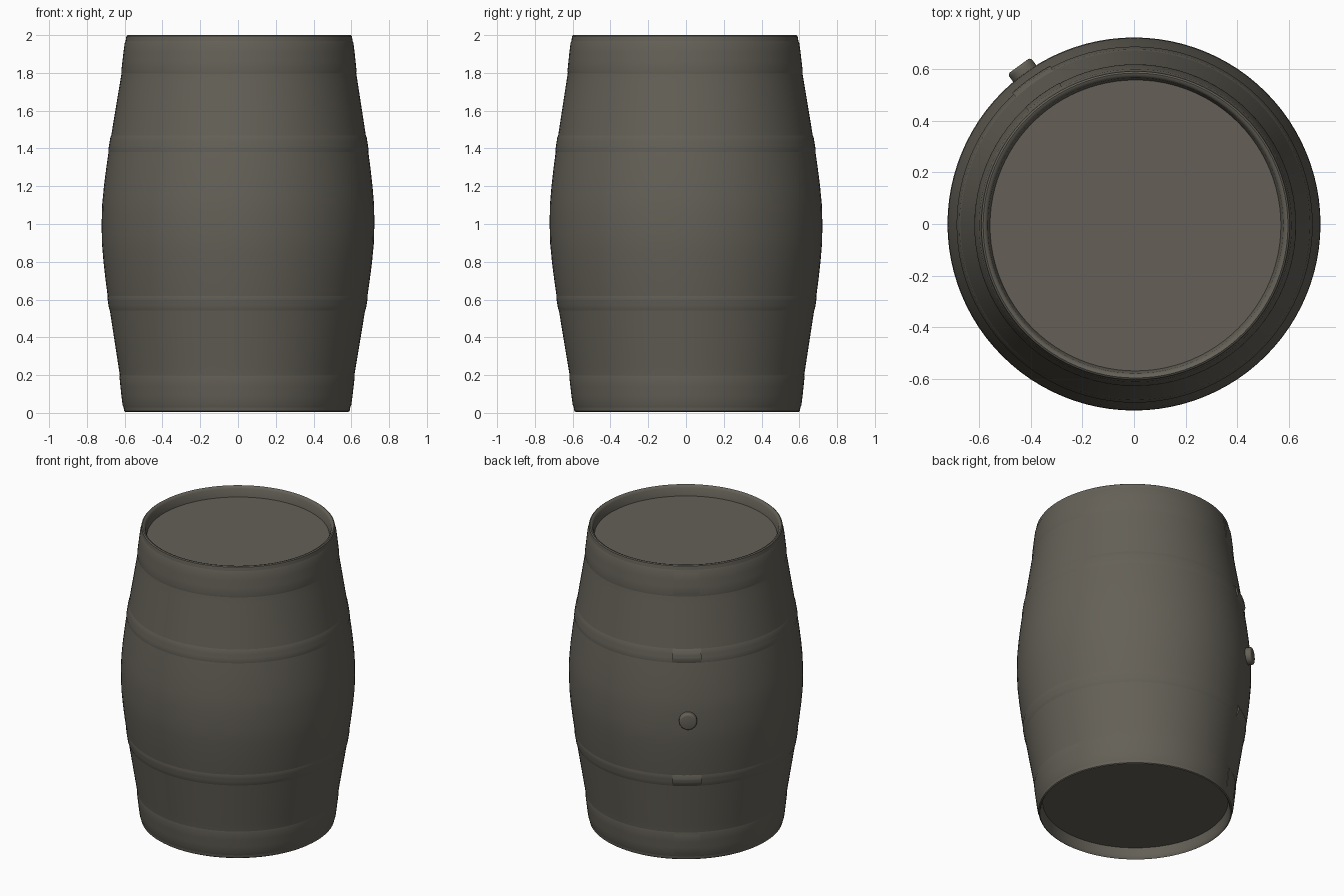
import bpy, bmesh, math

if "Cube" in bpy.data.objects:
    bpy.data.objects.remove(bpy.data.objects["Cube"])

wood = bpy.data.materials.new("dark weathered wood")
wood.diffuse_color = (0.128, 0.118, 0.096, 1)
wood.use_nodes = True
wood.node_tree.nodes["Principled BSDF"].inputs["Base Color"].default_value = wood.diffuse_color

# half profile: distance from the middle height -> radius
HALF = [(0, .722), (.1, .72), (.2, .711), (.3, .699), (.4, .685), (.5, .669),
        (.6, .653), (.7, .637), (.8, .621), (.9, .61), (1, .597)]


def radius(z):
    d = min(abs(z - 1), 1)
    i = min(int(d * 10), 9)
    (a, ra), (b, rb) = HALF[i], HALF[i + 1]
    return ra + (rb - ra) * (d - a) / (b - a)


def lathe(name, profile, start=0, sweep=2 * math.pi, n=96):
    """Revolve (radius, z) points about a very slightly leaning axis."""
    full = sweep > 6.28
    bm = bmesh.new()
    rings = []
    for k in range(n if full else n + 1):
        a = start + sweep * k / n
        rings.append([bm.verts.new((r * math.cos(a) + .006 * (z - 1),
                                    r * math.sin(a) - .006 * (z - 1), z)) for r, z in profile])
    for k in range(n):
        p, q = rings[k], rings[(k + 1) % len(rings)]
        for i in range(len(profile) - 1):
            # wound so that a rising profile faces outwards
            bm.faces.new((p[i], q[i], q[i + 1], p[i + 1]))
    if not full:
        bm.faces.new(rings[0])
        bm.faces.new(rings[-1][::-1])
    bmesh.ops.remove_doubles(bm, verts=bm.verts, dist=1e-5)
    me = bpy.data.meshes.new(name)
    bm.to_mesh(me)
    bm.free()
    ob = bpy.data.objects.new(name, me)
    bpy.context.collection.objects.link(ob)
    finish(ob)


def finish(ob):
    ob.data.materials.append(wood)
    bpy.ops.object.select_all(action='DESELECT')
    ob.select_set(True)
    bpy.context.view_layer.objects.active = ob
    bpy.ops.object.shade_smooth_by_angle(angle=math.radians(40))


# barrel body with recessed heads at both ends
bottom = [(0, .077), (.572, .077), (.579, .03), (.584, .012), (.59, .005), (.597, .01)]
side = [(radius(z / 20), z / 20) for z in range(1, 40)]
top = [(.597, 1.995), (.59, 2), (.58, 1.997), (.572, 1.985), (.563, 1.932), (0, 1.932)]
lathe("barrel_body", bottom + side + top)


def band(z0, z1, lift, edge):
    """Cross-section of a hoop that follows the belly, with softly sloped edges."""
    zs = [z0 + edge + (z1 - z0 - 2 * edge) * t / 3 for t in range(4)]
    return ([(radius(z0) - .003, z0)] + [(radius(z) + lift, z) for z in zs]
            + [(radius(z1) - .003, z1)])


# four soft hoops, each with a lapped joint on the bung side
BUNG_ANGLE = math.radians(126)
for name, z0, z1, lap in [("bottom_hoop", .02, .21, .006), ("lower_hoop", .53, .63, .012),
                          ("upper_hoop", 1.37, 1.48, .012), ("top_hoop", 1.79, 1.98, .006)]:
    lathe(name, band(z0, z1, .003, .022))
    lathe(name + "_lap", band(z0 + .005, z1 - .005, lap, .03),
          start=BUNG_ANGLE - .14, sweep=.26, n=8)

# bung plug on the belly
bpy.ops.mesh.primitive_cylinder_add(
    vertices=32, radius=.055, depth=.08,
    location=(.717 * math.cos(BUNG_ANGLE), .717 * math.sin(BUNG_ANGLE), 1.01),
    rotation=(0, math.pi / 2, BUNG_ANGLE))
bung = bpy.context.object
bung.name = "bung"
bev = bung.modifiers.new("soft_edge", 'BEVEL')
bev.width = .012
bev.segments = 3
bpy.ops.object.modifier_apply(modifier=bev.name)
finish(bung)
